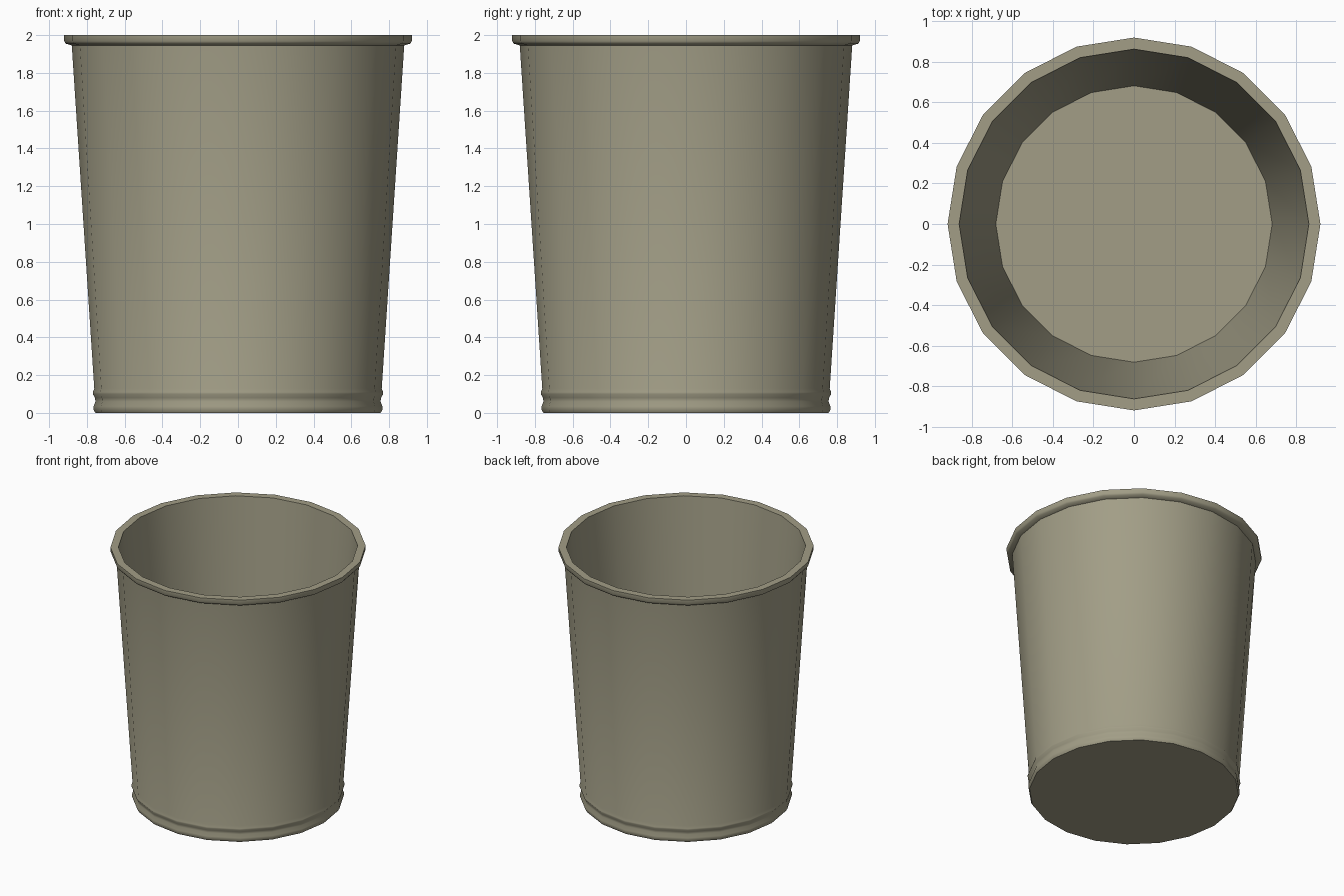
import bpy, bmesh, math

if "Cube" in bpy.data.objects:
    bpy.data.objects.remove(bpy.data.objects["Cube"])

SIDES = 20

# Profile (radius, height): base, bottom beads, tapered wall, rim, inner wall, floor
profile = [
    (0.755, 0.0), (0.764, 0.015), (0.764, 0.035), (0.755, 0.06), (0.757, 0.08),
    (0.769, 0.10), (0.768, 0.11), (0.761, 0.13),
    (0.88, 1.945), (0.912, 1.955), (0.92, 1.968), (0.92, 2.0),
    (0.863, 2.0), (0.682, 0.05),
]


def lathe(name, points, sides):
    bm = bmesh.new()
    rings = []
    for r, z in points:
        rings.append([bm.verts.new((r * math.cos(2 * math.pi * i / sides),
                                    r * math.sin(2 * math.pi * i / sides), z))
                      for i in range(sides)])
    for a, b in zip(rings, rings[1:]):
        for i in range(sides):
            j = (i + 1) % sides
            bm.faces.new((a[i], a[j], b[j], b[i]))
    # Underside and inner floor
    bm.faces.new(rings[0][::-1])
    bm.faces.new(rings[-1])
    mesh = bpy.data.meshes.new(name)
    bm.to_mesh(mesh)
    bm.free()
    obj = bpy.data.objects.new(name, mesh)
    bpy.context.collection.objects.link(obj)
    return obj


bin_body = lathe("bin_body", profile, SIDES)

# Dull khaki metal
mat = bpy.data.materials.new("khaki")
mat.diffuse_color = (0.36, 0.34, 0.24, 1)
mat.use_nodes = True
mat.node_tree.nodes["Principled BSDF"].inputs["Base Color"].default_value = mat.diffuse_color
bin_body.data.materials.append(mat)

bpy.context.view_layer.objects.active = bin_body
bin_body.select_set(True)
bpy.ops.object.shade_smooth_by_angle(angle=math.radians(50))
